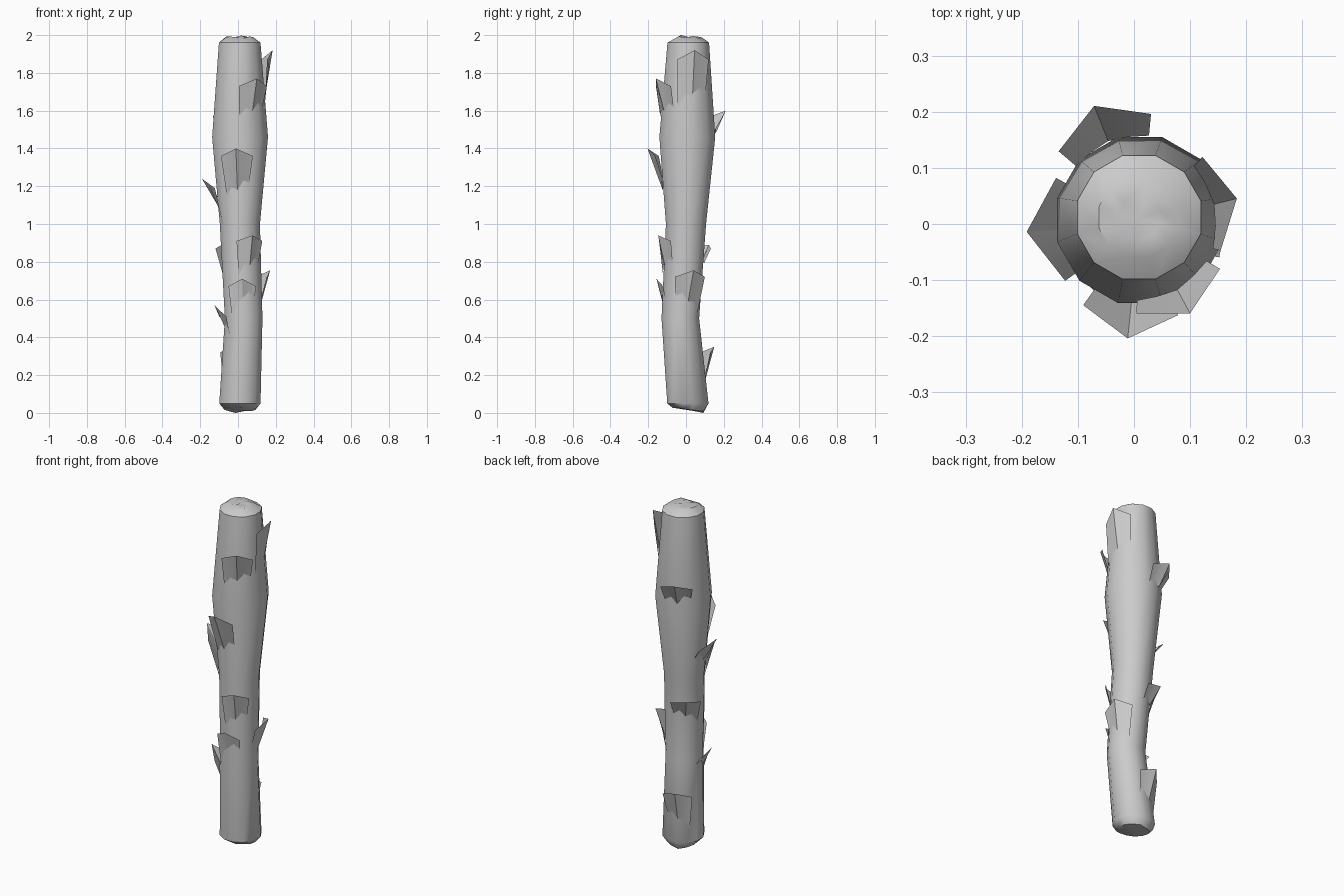
import bpy, bmesh, random
from math import sin, cos, radians, pi
from mathutils import Vector

if "Cube" in bpy.data.objects:
    bpy.data.objects.remove(bpy.data.objects["Cube"])
random.seed(4)

mat = bpy.data.materials.new("grey bark")
mat.use_nodes = True
grey = (0.6, 0.6, 0.6, 1)
mat.diffuse_color = grey
mat.node_tree.nodes["Principled BSDF"].inputs["Base Color"].default_value = grey

SIDES = 12
# trunk rings: z, centre x, centre y, corner radius
RINGS = [(0.05, 0.01, 0.01, 0.113), (0.5, 0.03, -0.03, 0.103), (1.0, 0.01, 0.0, 0.110),
         (1.46, 0.011, 0.007, 0.153), (1.96, 0.009, 0.012, 0.114)]


def finish(bm, name, angle):
    bmesh.ops.recalc_face_normals(bm, faces=bm.faces)
    mesh = bpy.data.meshes.new(name)
    bm.to_mesh(mesh)
    bm.free()
    mesh.materials.append(mat)
    ob = bpy.data.objects.new(name, mesh)
    bpy.context.collection.objects.link(ob)
    bpy.ops.object.select_all(action='DESELECT')
    ob.select_set(True)
    bpy.context.view_layer.objects.active = ob
    bpy.ops.object.shade_smooth_by_angle(angle=radians(angle))
    return ob


def trunk_at(z):
    """Centre and radius of the trunk at a height."""
    for a, b in zip(RINGS, RINGS[1:]):
        if z <= b[0]:
            break
    f = (z - a[0]) / (b[0] - a[0])
    return [p + (q - p) * f for p, q in zip(a[1:], b[1:])]


def on_trunk(angle, z, lift):
    x, y, r = trunk_at(z)
    r = r * 0.985 + lift
    return Vector((x + r * cos(angle), y + r * sin(angle), z))


def add_ring(bm, z, x, y, r, rough=0, slope=0):
    ring = []
    for i in range(SIDES):
        a = 2 * pi * (i + 0.5) / SIDES
        dz = random.uniform(-rough, rough) + slope * sin(a)
        ring.append(bm.verts.new((x + r * cos(a), y + r * sin(a), z + dz)))
    return ring


def bridge(bm, low, high):
    for i in range(SIDES):
        j = (i + 1) % SIDES
        bm.faces.new((low[i], low[j], high[j], high[i]))


def close(bm, ring, x, y, z):
    tip = bm.verts.new((x, y, z))
    for i in range(SIDES):
        bm.faces.new((ring[i], ring[(i + 1) % SIDES], tip))


# trunk with rough broken ends
bm = bmesh.new()
z, x, y, r = RINGS[0]
rows = [add_ring(bm, 0.02, x, y, r * 0.75, 0.004, -0.01)]
rows += [add_ring(bm, *ring) for ring in RINGS]
close(bm, rows[0], x + 0.02, y + 0.02, 0.012)
z, x, y, r = RINGS[-1]
rows.append(add_ring(bm, 1.985, x, y, r * 0.65, 0.008))
rows.append(add_ring(bm, 1.99, x, y, r * 0.35, 0.006))
close(bm, rows[-1], x, y, 1.99)
for low, high in zip(rows, rows[1:]):
    bridge(bm, low, high)
# pin the ends to the full height
top = max(bm.verts, key=lambda v: v.co.z)
top.co.z = 2.0
min(bm.verts, key=lambda v: v.co.z).co.z = 0.0
finish(bm, "trunk", 42)


def bark_flake(name, angle, half, tip_z, shoulder_z, low, mid, high, tip_lift):
    """Folded pentagon peeling from the trunk, with a ragged lower edge."""
    a, h = radians(angle), radians(half)
    tip = on_trunk(a, tip_z, tip_lift)
    sides = [on_trunk(a + s * h, shoulder_z, tip_lift * 0.6) for s in (-1, 1)]
    upper = [sides[0], sides[0].lerp(tip, 0.5), tip, tip.lerp(sides[1], 0.5), sides[1]]
    heights = [low, (low + mid) / 2 + 0.025, mid - 0.01, (mid + high) / 2 + 0.025, high]
    bm = bmesh.new()
    top = [bm.verts.new(p) for p in upper]
    bottom = [bm.verts.new(on_trunk(a + h * (i - 2) / 2, z, 0.002))
              for i, z in enumerate(heights)]
    for i in range(4):
        bm.faces.new((bottom[i], bottom[i + 1], top[i + 1], top[i]))
    finish(bm, name, 20)


# angle, half spread, tip, shoulders, three lower heights, tip lift
FLAKES = [
    (11, 33, 1.92, 1.87, 1.62, 1.70, 1.69, 0.062),
    (-62, 30, 1.77, 1.73, 1.57, 1.61, 1.62, 0.065),
    (112, 28, 1.60, 1.57, 1.48, 1.48, 1.50, 0.078),
    (-96, 28, 1.40, 1.36, 1.15, 1.19, 1.22, 0.066),
    (185, 33, 1.24, 1.19, 1.13, 1.11, 0.99, 0.072),
    (-66, 33, 0.94, 0.91, 0.73, 0.79, 0.80, 0.050),
    (-90, 36, 0.71, 0.67, 0.50, 0.62, 0.61, 0.035),
    (20, 38, 0.755, 0.72, 0.62, 0.60, 0.53, 0.055),
    (195, 32, 0.57, 0.51, 0.48, 0.47, 0.42, 0.055),
    (128, 36, 0.89, 0.87, 0.79, 0.79, 0.74, 0.055),
    (108, 34, 0.35, 0.32, 0.20, 0.19, 0.13, 0.070),
]
for n, spec in enumerate(FLAKES, 1):
    bark_flake(f"bark_flake_{n}", *spec)
